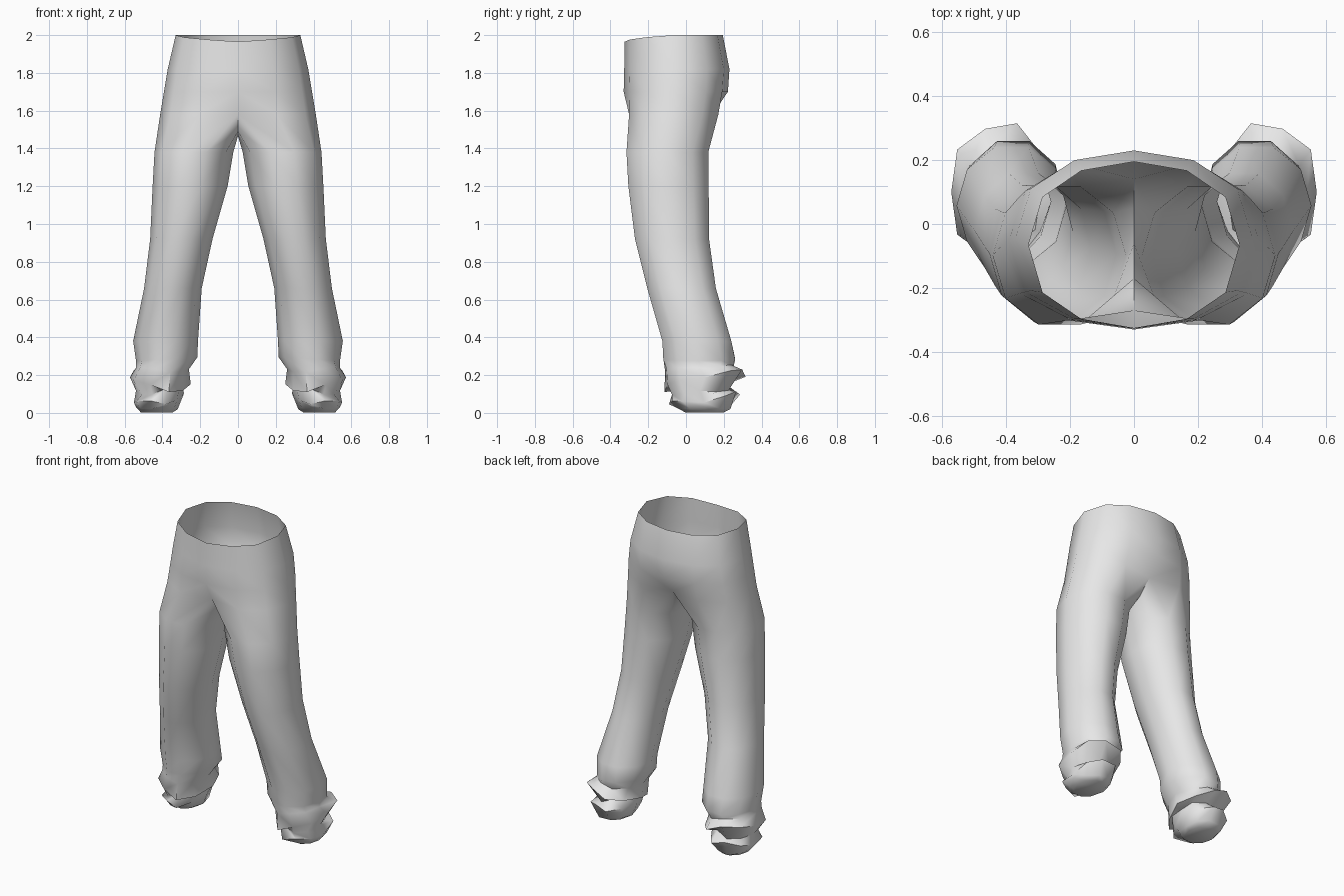
import bpy, bmesh, math

if "Cube" in bpy.data.objects:
    bpy.data.objects.remove(bpy.data.objects["Cube"])

# hip half-rings: z, half width, front y, back y
HIPS = [(1.965, .33, -.325, .195), (1.82, .372, -.327, .23),
        (1.70, .392, -.33, .222), (1.58, .412, -.33, .20)]
# seam under the crotch, front to back: y, z
CROTCH = [(-.27, 1.58), (-.17, 1.49), (-.06, 1.465), (.05, 1.49), (.14, 1.58)]
# leg rings: z, inner x, outer x, front y, back y, tilt along x, tilt along y, fold wobble
LEGS = [(1.38, .025, .442, -.315, .118, 0, 0, 0),
        (1.20, .055, .452, -.305, .12, 0, 0, 0),
        (.92, .135, .465, -.27, .122, 0, 0, 0),
        (.66, .192, .497, -.205, .158, 0, 0, 0),
        (.38, .212, .555, -.125, .24, 0, 0, 0),
        (.285, .215, .54, -.12, .26, -.01, 0, 0),
        (.235, .26, .545, -.11, .25, .01, .01, .02),
        (.17, .25, .585, -.115, .315, .03, .04, .04),
        (.125, .285, .54, -.075, .225, -.02, .01, -.04),
        (.08, .285, .565, -.09, .285, -.01, .025, .05),
        (.025, .315, .54, -.035, .235, 0, 0, -.02),
        (.003, .345, .515, -.005, .20, 0, 0, 0)]


def hip_ring(bm, z, rx, y0, y1, rim):
    ring = []
    for i in range(7):
        a = math.pi * i / 6
        c = math.cos(a)
        y = (y0 + y1) / 2 - (y1 - y0) / 2 * math.copysign(abs(c) ** .8, c)
        dz = .035 * min(1, i / 3) if rim else 0
        x = 0 if i in (0, 6) else rx * math.sin(a)
        ring.append(bm.verts.new((x, y, z + dz)))
    return ring


def leg_ring(bm, z, x0, x1, y0, y1, tx, ty, wob):
    ring = []
    for i in range(10):
        a = math.radians(90 + 36 * (i - 3))
        s, c = math.sin(a), -math.cos(a) / .951
        k = 1 - abs(wob) * (1 + (-1) ** (i + (wob > 0)))
        ring.append(bm.verts.new(((x0 + x1) / 2 + (x1 - x0) / 2 * s * k,
                                  (y0 + y1) / 2 + (y1 - y0) / 2 * c * k,
                                  z + tx * s + ty * c + wob * .3 * math.sin(3 * a))))
    return ring


def bridge(bm, a, b, closed):
    n = len(a)
    for i in range(n if closed else n - 1):
        j = (i + 1) % n
        bm.faces.new((a[i], b[i], b[j], a[j]))


bm = bmesh.new()
# hips
rows = [hip_ring(bm, *h, k == 0) for k, h in enumerate(HIPS)]
for a, b in zip(rows, rows[1:]):
    bridge(bm, a, b, False)
# crotch: the last hip ring closes along the centre seam
last = rows[-1]
last[0].co.y, last[0].co.z = CROTCH[0]
last[6].co.y, last[6].co.z = CROTCH[-1]
loop = last + [bm.verts.new((0, y, z)) for y, z in reversed(CROTCH[1:-1])]
# leg with bunched cuff
for spec in LEGS:
    ring = leg_ring(bm, *spec)
    bridge(bm, loop, ring, True)
    loop = ring
bm.faces.new(loop)
bmesh.ops.recalc_face_normals(bm, faces=bm.faces)
# open shells: make sure the normals point outward
bm.faces.ensure_lookup_table()
if bm.faces[2].normal.x < 0:
    bmesh.ops.reverse_faces(bm, faces=bm.faces)
mesh = bpy.data.meshes.new("trousers")
bm.to_mesh(mesh)
bm.free()

trousers = bpy.data.objects.new("trousers", mesh)
bpy.context.collection.objects.link(trousers)
cloth = bpy.data.materials.new("grey cloth")
cloth.diffuse_color = (.8, .8, .8, 1)
cloth.use_nodes = True
cloth.node_tree.nodes["Principled BSDF"].inputs["Base Color"].default_value = cloth.diffuse_color
mesh.materials.append(cloth)

# second leg
bpy.context.view_layer.objects.active = trousers
trousers.select_set(True)
mirror = trousers.modifiers.new("mirror", 'MIRROR')
mirror.use_clip = True
bpy.ops.object.modifier_apply(modifier="mirror")
bpy.ops.object.shade_smooth_by_angle(angle=math.radians(55))
